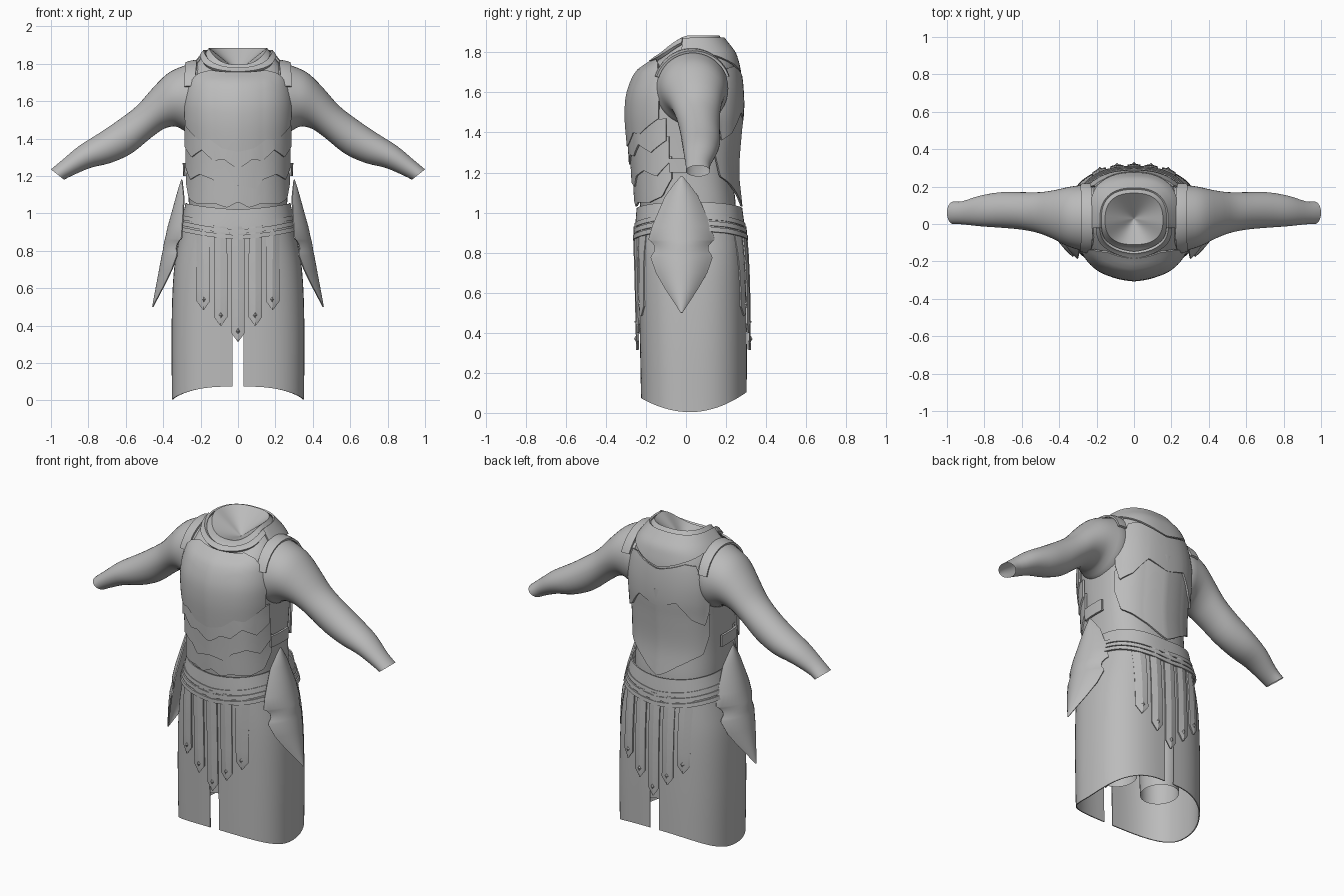
import bpy
import bmesh
from math import sin, cos, pi, radians
from mathutils import Vector

cube = bpy.data.objects.get("Cube")
if cube:
    bpy.data.objects.remove(cube, do_unlink=True)

grey = bpy.data.materials.new("plain_grey")
grey.use_nodes = True
colour = (0.5, 0.5, 0.5, 1)
grey.diffuse_color = colour
grey.node_tree.nodes["Principled BSDF"].inputs["Base Color"].default_value = colour

MIDDLE_Y = 0.02
FRONT, BACK = radians(-90), radians(90)

# Height, half width, front depth and back depth of the body and the skirt
BODY = [(0.8, .25, -.2, .24), (1.0, .262, -.225, .25), (1.2, .265, -.245, .235),
        (1.4, .275, -.265, .25), (1.5, .283, -.27, .262), (1.6, .283, -.26, .265),
        (1.7, .265, -.22, .258), (1.76, .245, -.18, .245), (1.8, .22, -.15, .23),
        (1.84, .19, -.125, .2), (1.885, .155, -.11, .165)]
SKIRT = [(0.0, .35, -.22, .3), (0.4, .352, -.228, .3), (0.7, .338, -.235, .295),
         (0.9, .3, -.24, .282), (1.06, .265, -.23, .262)]
# Arm rings: top x, top z, bottom x, bottom z, centre y, half depth
ARM = [(0, .12, 1.79, .16, 1.43, .03, .15), (1, .22, 1.805, .26, 1.43, .03, .18),
       (2, .3, 1.785, .31, 1.455, .035, .17), (3, .38, 1.745, .345, 1.465, .04, .155),
       (4, .46, 1.665, .4, 1.45, .05, .13), (5, .54, 1.575, .47, 1.4, .06, .11),
       (6, .63, 1.505, .57, 1.32, .07, .1), (7, .74, 1.43, .68, 1.27, .075, .095),
       (8, .85, 1.36, .79, 1.243, .07, .082), (9, .94, 1.285, .89, 1.2, .06, .062),
       (10, 1.0, 1.235, .93, 1.18, .06, .06)]


def linear(table, k):
    for (a, p), (b, q) in zip(table, table[1:]):
        if k <= b:
            return p + (q - p) * (k - a) / (b - a)
    return table[-1][1]


def smooth(table, k):
    """Cubic interpolation of every column of a table by its first column."""
    last = len(table) - 1
    i = max(j for j in range(last) if j == 0 or table[j][0] <= k)
    p, q = table[i], table[i + 1]
    before, after = table[max(i - 1, 0)], table[min(i + 2, last)]
    h = q[0] - p[0]
    t = min(max((k - p[0]) / h, 0), 1)
    out = []
    for c in range(1, len(p)):
        m0 = (q[c] - before[c]) / (q[0] - before[0]) * h
        m1 = (after[c] - p[c]) / (after[0] - p[0]) * h
        d = q[c] - p[c]
        out.append(p[c] + t * (m0 + t * (3 * d - 2 * m0 - m1 + t * (m0 + m1 - 2 * d))))
    return out


def power(v, e):
    return abs(v) ** e * (1 if v > 0 else -1)


def surface(table, angle, z, off=0, ridge=0):
    """Point on a rounded-box loft, pushed out by off, with a centre ridge."""
    a, front, back = smooth(table, z)
    x = (a + off) * power(cos(angle), 0.8)
    s = power(sin(angle), 0.8)
    y = MIDDLE_Y + s * ((back if s > 0 else MIDDLE_Y - front - 0) - (MIDDLE_Y if s > 0 else 0) + off)
    y += (1 if s > 0 else -1) * ridge * max(0, 1 - abs(x) / 0.13)
    if table is BODY and z > 1.7:
        z -= 0.09 * (z - 1.7) / 0.185 * max(0, -sin(angle)) ** 1.5
    return Vector((x, y, z))


def arm_point(k, angle, side, off=0):
    tx, tz, bx, bz, y, depth = smooth(ARM, k)
    top, low = Vector((tx, y, tz)), Vector((bx, y, bz))
    mid, up = (top + low) / 2, (top - low) / 2
    up *= 1 + off / up.length
    p = mid + up * cos(angle) + Vector((0, (depth + off) * sin(angle), 0))
    p.x *= side
    return p


def sheet(name, rows, closed=False, thick=0.0, sharp=35):
    """Skin a grid of points, optionally closed around and thickened."""
    bm = bmesh.new()
    verts = [[bm.verts.new(p) for p in row] for row in rows]
    n = len(rows[0])
    for r, s in zip(verts, verts[1:]):
        for i in range(n if closed else n - 1):
            j = (i + 1) % n
            bm.faces.new((r[i], r[j], s[j], s[i]))
    bmesh.ops.remove_doubles(bm, verts=bm.verts, dist=0.0003)
    bmesh.ops.recalc_face_normals(bm, faces=bm.faces)
    mesh = bpy.data.meshes.new(name)
    bm.to_mesh(mesh)
    bm.free()
    mesh.materials.append(grey)
    ob = bpy.data.objects.new(name, mesh)
    bpy.context.collection.objects.link(ob)
    bpy.ops.object.select_all(action='DESELECT')
    ob.select_set(True)
    bpy.context.view_layer.objects.active = ob
    if thick:
        mod = ob.modifiers.new("thickness", 'SOLIDIFY')
        mod.thickness, mod.offset = thick, 0
        bpy.ops.object.modifier_apply(modifier=mod.name)
    bpy.ops.object.shade_smooth_by_angle(angle=radians(sharp))
    return ob


def plate(name, table, centre, spread, low, high, off, ridge=0, flare=0, thick=0.01):
    """Armour plate hugging a loft; edges are (distance from centre, height)."""
    half, n, m = radians(spread), 72, 12
    rows = []
    for r in range(m + 1):
        row = []
        for i in range(n + 1):
            t = 2 * i / n - 1
            a, b = linear(low, abs(t)), linear(high, abs(t))
            v = r / m
            row.append(surface(table, centre + t * half, a + (b - a) * v,
                               off + flare * (1 - v), ridge))
        rows.append(row)
    return sheet(name, rows, thick=thick)


def around(n):
    return [2 * pi * i / n for i in range(n)]


# Body with a hollow at the neck
sheet("body", [[surface(BODY, a, 0.8 + 1.085 * i / 40) for a in around(64)]
               for i in range(41)], closed=True)
hollow = Vector((0, 0.03, 1.76))
sheet("neck_hollow", [[surface(BODY, a, 1.885).lerp(hollow, f) for a in around(64)]
                      for f in (0, .3, .6, .85, .98)] + [[hollow] * 64], closed=True)

# Breastplate and the overlapping belly plates
plate("breastplate", BODY, FRONT, 65,
      [(0, 1.33), (.2, 1.35), (.4, 1.4), (.6, 1.39), (.8, 1.43), (1, 1.47)],
      [(0, 1.8), (.5, 1.8), (.75, 1.76), (.9, 1.7), (1, 1.58)], .02, .012)
plate("upper_belly_plate", BODY, FRONT, 72,
      [(0, 1.24), (.15, 1.29), (.3, 1.28), (.5, 1.34), (.75, 1.3), (1, 1.36)],
      [(0, 1.44), (1, 1.47)], .012, .01, .009)
plate("middle_belly_plate", BODY, FRONT, 74,
      [(0, 1.15), (.2, 1.13), (.3, 1.18), (.55, 1.21), (.8, 1.18), (1, 1.25)],
      [(0, 1.36), (1, 1.38)], .01, .008, .009)
plate("lower_belly_plate", BODY, FRONT, 76,
      [(0, 1.06), (.1, 1.03), (.25, 1.05), (.6, 1.05), (.85, 1.08), (1, 1.17)],
      [(0, 1.26), (1, 1.28)], .008, .006, .009)

# Back plates
plate("shoulder_blade_plate", BODY, BACK, 62,
      [(0, 1.46), (.3, 1.5), (.6, 1.4), (.9, 1.36), (1, 1.45)],
      [(0, 1.68), (.5, 1.73), (.75, 1.72), (1, 1.52)], .012, .004, .008)
plate("lower_back_plate", BODY, BACK, 64,
      [(0, 1.03), (.3, 1.1), (.6, 1.15), (.85, 1.18), (1, 1.3)],
      [(0, 1.56), (.5, 1.54), (1, 1.42)], .008, .014, .006)

# Gorget, collar and shoulder straps
plate("gorget_back", BODY, BACK, 100, [(0, 1.69), (.3, 1.74), (.6, 1.78), (1, 1.81)],
      [(0, 1.87), (1, 1.87)], .012)
plate("collar", BODY, FRONT, 80, [(0, 1.8), (.6, 1.825), (1, 1.85)],
      [(0, 1.845), (.6, 1.86), (1, 1.875)], .018, .012, thick=.016)

for side, word in ((1, "left"), (-1, "right")):
    sheet(word + "_arm", [[arm_point(k / 3, a, side) for a in around(40)]
                          for k in range(31)], closed=True)
    sheet(word + "_shoulder_strap",
          [[arm_point(k, radians(a), side, .01) for a in range(-72, 73, 6)]
           for k in (1.0, 1.35, 1.75)], thick=.012)
    # Side buckle
    sheet(word + "_buckle",
          [[surface(BODY, radians(a) if side > 0 else pi - radians(a), z, .022)
            for a in range(-16, 9, 4)] for z in (1.2, 1.235, 1.27)], thick=.012)
    # Open thigh under the skirt
    sheet(word + "_thigh", [[Vector((side * .15 + r * cos(a), .04 + 1.1 * r * sin(a), z))
                             for a in around(32)]
                            for z, r in ((.9, .115), (.6, .112), (.35, .108), (.2, .103))],
          closed=True)

    # Skirt panel, slit at the front and the back
    rows = []
    for r in range(25):
        row = []
        for i in range(41):
            angle = FRONT + pi * i / 40
            hem = (0.07 if i < 20 else 0.1) * abs(sin(angle)) ** 1.6 + .004
            p = surface(SKIRT, angle, hem + (1.0 - hem) * r / 24)
            p.x = side * (.03 + p.x * (1 - .03 / .35))
            row.append(p)
        rows.append(row)
    sheet(word + "_skirt_panel", rows, thick=.006)

    # Leaf-shaped hip guard with a scallop in each edge
    leaf = [(1.18, .3, .002), (1.14, .313, .036), (1.08, .33, .08), (1.0, .352, .115),
            (.93, .372, .145), (.865, .386, .163), (.855, .389, .148), (.835, .393, .133),
            (.81, .397, .132), (.79, .4, .145), (.775, .404, .152), (.7, .418, .126),
            (.62, .433, .08), (.55, .446, .034), (.5, .455, .002)]
    sheet(word + "_hip_guard",
          [[Vector((side * (x - .52 * w * t * t), -.022 + w * t, z))
            for t in [j / 8 - 1 for j in range(17)]] for z, x, w in leaf], thick=.008)

# Belt: a smooth sash and three raised bands, dipping at the front and back
for centre, word in ((FRONT, "front"), (BACK, "back")):
    plate(word + "_belt", SKIRT, centre, 90, [(0, .87), (.7, .91), (1, .92)],
          [(0, 1.02), (.6, 1.045), (1, 1.055)], .01, thick=.008)
    for k in range(3):
        z = .875 + .03 * k
        plate(f"{word}_belt_band_{k + 1}", SKIRT, centre, 90,
              [(0, z - .015), (.6, z + .022), (1, z + .035)],
              [(0, z + .008), (.6, z + .045), (1, z + .058)], .02 - .003 * k, thick=.01)

    # Hanging straps with pointed ends and small studs
    for k in range(-2, 3):
        cx, tip = .092 * k, (.315, .4, .485)[abs(k)]
        sign = -1 if word == "front" else 1

        def hang(x, z, off):
            a, front, back = smooth(SKIRT, z)
            bulge = (1 - abs(x / a) ** 2.5) ** 0.4
            edge = back - MIDDLE_Y if sign > 0 else MIDDLE_Y - front
            return Vector((x, MIDDLE_Y + sign * (edge * bulge + off), z))

        rows = []
        for z, w in ((.93, .034), (.8, .034), (.7, .034), (.6, .034),
                     (tip + .045, .034), (tip, .001)):
            rows.append([hang(cx + w * t, z, .012 + .006 * (1 - abs(t)))
                         for t in (-1, -.72, -.7, 0, .7, .72, 1)])
        sheet(f"{word}_strap_{k + 3}", rows, thick=.01, sharp=20)
        zc = tip + .055
        ring = [hang(cx + .012 * cos(a), zc + .02 * sin(a), .02) for a in around(4)]
        sheet(f"{word}_stud_{k + 3}", [ring, [hang(cx, zc, .032)] * 4], closed=True, sharp=10)
